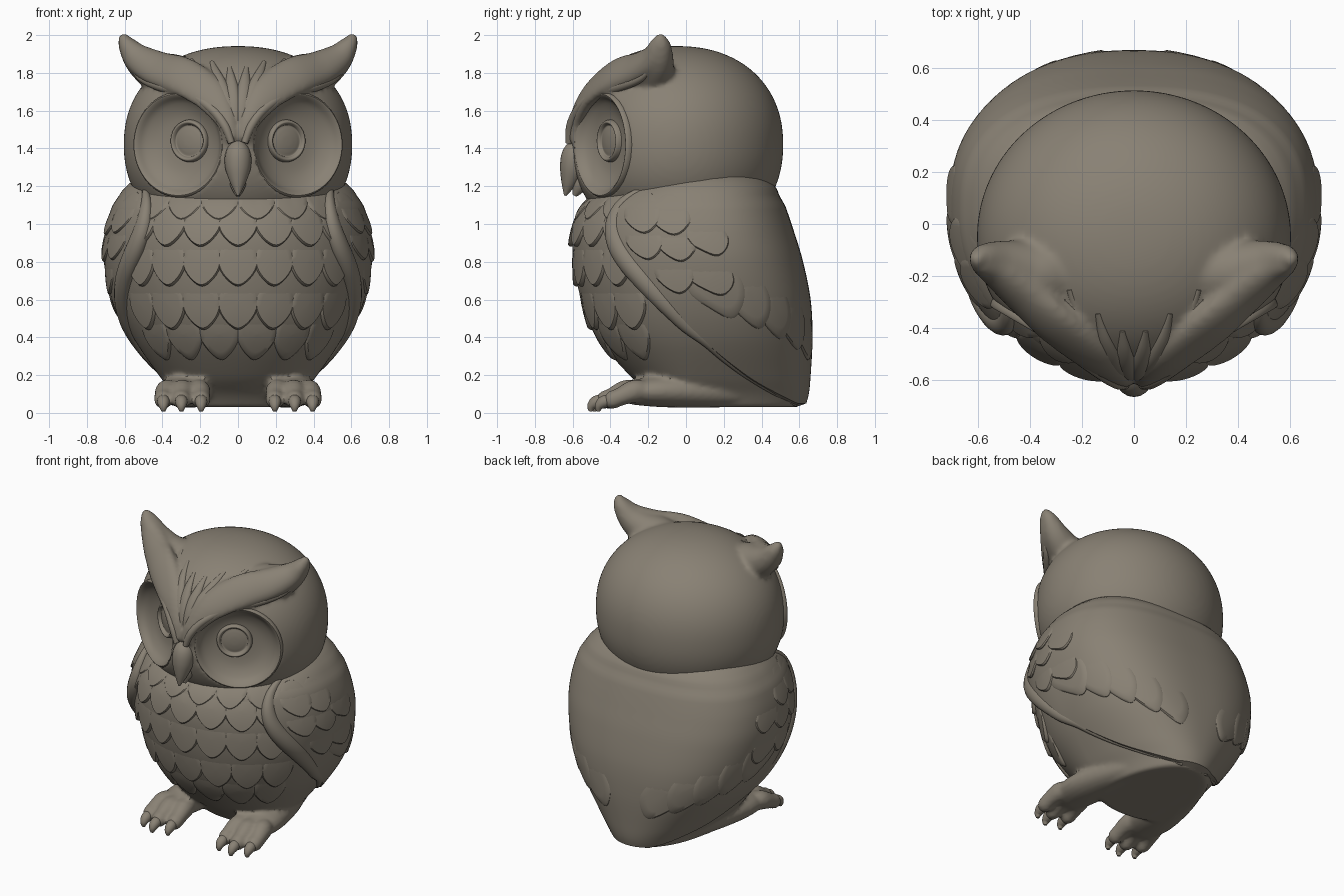
import bpy, bmesh
from math import sin, cos, acos, pi, sqrt, radians, copysign
from mathutils import Vector

if "Cube" in bpy.data.objects:
    bpy.data.objects.remove(bpy.data.objects["Cube"])

clay = bpy.data.materials.new("warm_grey_clay")
clay.use_nodes = True
clay.diffuse_color = (0.25, 0.22, 0.175, 1)
clay.node_tree.nodes["Principled BSDF"].inputs["Base Color"].default_value = clay.diffuse_color
parts = []


# ---- helpers ----
def spline(pts, steps):
    """Catmull-Rom curve through tuples of any size."""
    out = []
    for i in range(len(pts) - 1):
        a, b, c, d = (pts[max(i - 1, 0)], pts[i], pts[i + 1], pts[min(i + 2, len(pts) - 1)])
        for k in range(steps):
            t = k / steps
            out.append(tuple(q + t / 2 * (r - p + t * (2 * p - 5 * q + 4 * r - s + t * (3 * (q - r) + s - p)))
                             for p, q, r, s in zip(a, b, c, d)))
    return out + [tuple(pts[-1])]


def grid(name, rows, closed=True, caps=True):
    """Skin rows of points into one mesh part."""
    bm = bmesh.new()
    rings = [[bm.verts.new(p) for p in row] for row in rows]
    n = len(rings[0])
    for r0, r1 in zip(rings, rings[1:]):
        for j in range(n if closed else n - 1):
            k = (j + 1) % n
            bm.faces.new((r0[j], r0[k], r1[k], r1[j]))
    if caps:
        bm.faces.new(rings[0])
        bm.faces.new(rings[-1])
    bmesh.ops.recalc_face_normals(bm, faces=bm.faces)
    mesh = bpy.data.meshes.new(name)
    bm.to_mesh(mesh)
    bm.free()
    obj = bpy.data.objects.new(name, mesh)
    mesh.materials.append(clay)
    bpy.context.collection.objects.link(obj)
    parts.append(obj)
    return obj


def select(objs):
    for obj in bpy.context.selected_objects:
        obj.select_set(False)
    for obj in objs:
        obj.select_set(True)
    bpy.context.view_layer.objects.active = objs[0]


def fuse(objs, voxel, rounds):
    """Melt overlapping solids into one softly blended surface."""
    for obj in objs[1:]:
        parts.remove(obj)
    select(objs)
    bpy.ops.object.join()
    remesh = objs[0].modifiers.new("melt", "REMESH")
    remesh.mode, remesh.voxel_size = "VOXEL", voxel
    smooth = objs[0].modifiers.new("soften", "SMOOTH")
    smooth.factor, smooth.iterations = 0.5, rounds
    for name in ("melt", "soften"):
        bpy.ops.object.modifier_apply(modifier=name)


def sweep(name, pts, ref, side=1, sides=16):
    """Tapered tube through (x, y, z, radius, thickness ratio); ref is the thin direction."""
    path = spline([(p[0] * side,) + tuple(p[1:]) for p in pts], 6)
    ref = Vector((ref[0] * side, ref[1], ref[2]))
    rows = []
    for i, p in enumerate(path):
        t = (Vector(path[min(i + 1, len(path) - 1)][:3]) - Vector(path[max(i - 1, 0)][:3])).normalized()
        thin = (ref - t * ref.dot(t)).normalized()
        wide = t.cross(thin)
        rows.append([Vector(p[:3]) + p[3] * (wide * cos(a) + thin * sin(a) * p[4])
                     for a in (2 * pi * j / sides for j in range(sides))])
    return grid(name, rows)


def lathe(name, profile, side, du=0, dv=0, dn=0):
    """Revolve (radius, depth) about the axis of one eye."""
    c, s = cos(radians(30)), sin(radians(30))
    u, v, n = Vector((side * c, s, 0)), Vector((0, 0, 1)), Vector((side * s, -c, 0))
    o = Vector((side * 0.315, -0.45, 1.42)) + u * du + v * dv + n * dn
    return grid(name, [[o + n * d + r * (u * cos(a) + v * sin(a)) for a in (2 * pi * j / 64 for j in range(64))]
                       for r, d in profile])


# ---- body shape: height, half width, front y, back y ----
YC = 0.05
BODY = spline([(0.03, 0.30, -0.12, 0.60), (0.1, 0.34, -0.18, 0.62), (0.2, 0.42, -0.30, 0.63),
               (0.4, 0.555, -0.47, 0.64), (0.6, 0.64, -0.555, 0.63), (0.8, 0.68, -0.595, 0.59),
               (0.95, 0.675, -0.6, 0.545), (1.07, 0.645, -0.57, 0.505), (1.15, 0.61, -0.505, 0.475),
               (1.2, 0.58, -0.42, 0.46), (1.3, 0.48, -0.30, 0.38)], 8)
# front edge of the folded wing: height, y
EDGE = spline([(0.03, 0.605), (0.1, 0.46), (0.2, 0.29), (0.4, 0.04), (0.6, -0.16), (0.8, -0.33),
               (0.9, -0.385), (1.0, -0.4), (1.1, -0.36), (1.18, -0.26), (1.26, -0.08)], 8)


def lookup(table, z):
    z = min(max(z, table[0][0]), table[-1][0])
    for a, b in zip(table, table[1:]):
        if z <= b[0]:
            t = (z - a[0]) / (b[0] - a[0])
            return [p + t * (q - p) for p, q in zip(a[1:], b[1:])]


def squareness(z):
    """The back is fuller than an ellipse, except at the tail."""
    return 2 + 0.5 * min(1, z / 0.5)


def body_point(th, z, off=0.0):
    w, f, b = lookup(BODY, z)
    s, c = sin(th), cos(th)
    if c > 0:
        return Vector(((w + off) * s, YC - (YC - f + off) * c, z))
    e = 2 / squareness(z)
    return Vector(((w + off) * copysign(abs(s) ** e, s), YC + (b - YC + off) * abs(c) ** e, z))


def wing_angle(z):
    w, f, b = lookup(BODY, z)
    d = YC - lookup(EDGE, z)[0]
    if d > 0:
        return acos(min(0.99, d / (YC - f)))
    return acos(-min(0.99, (-d / (b - YC)) ** (squareness(z) / 2)))


def feather(name, deg, tip, width, height, base, lift, lean=0.0):
    """Pointed scale lying on the body, raised at its tip."""
    rows = []
    mid = tip + height / 2
    w = lookup(BODY, mid)[0]
    for s, sunk in ((0.02, 0), (0.35, 0), (0.7, 0), (0.93, 0), (1, 0.3), (1.0, 1)):
        row = []
        for j in range(32):
            a, b = sin(2 * pi * j / 32) * s, -cos(2 * pi * j / 32) * s
            a *= 1 - 0.35 * max(0, -b) ** 2
            off = base - 0.01 + (lift + 0.01) * (1 - b) / 2
            off += sunk * (base - 0.015 - off)
            row.append(body_point(radians(deg) + (a * width / 2 - b * lean) / w, mid + b * height / 2, off))
        rows.append(row)
    return grid(name, rows)


# ---- body with feet and toes melted on ----
solids = [grid("body_and_feet", [[body_point(2 * pi * j / 96, z) for j in range(96)]
                                 for z in (0.03 + 1.27 * i / 56 for i in range(57))])]
for side, label in ((1, "left"), (-1, "right")):
    solids.append(sweep("foot", [(0.2, 0.38, 0.1, 0.06, 0.9), (0.24, 0.2, 0.11, 0.1, 0.8),
                                 (0.27, 0.02, 0.115, 0.125, 0.7), (0.285, -0.15, 0.115, 0.14, 0.6),
                                 (0.29, -0.28, 0.105, 0.115, 0.55), (0.295, -0.36, 0.09, 0.05, 0.6)],
                        (0, 0, 1), side, 24))
    for root, tip, y in ((0.22, 0.195, 0.02), (0.29, 0.3, 0), (0.355, 0.395, 0.04)):
        solids.append(sweep("toe", [(root, -0.2, 0.11, 0.05, 1), ((root + tip) / 2, -0.31 + y, 0.115, 0.062, 1),
                                    (tip, -0.39 + y, 0.085, 0.049, 1), (tip, -0.44 + y, 0.065, 0.047, 1),
                                    (tip, -0.48 + y, 0.055, 0.02, 1)], (0, 0, 1), side))
        sweep(label + "_claw", [(tip, -0.43 + y, 0.07, 0.03, 1), (tip, -0.475 + y, 0.058, 0.033, 1),
                                (tip, -0.5 + y, 0.035, 0.024, 1), (tip, -0.505 + y, 0.008, 0.01, 1)],
              (0, -0.5, 1), side)
fuse(solids, 0.014, 4)

# ---- folded wings and tail, one cloak round the back ----
rows = []
for i in range(61):
    z = 0.03 + 1.23 * i / 60
    th = wing_angle(z)
    off = -0.02 if i in (0, 60) else 0.03 * min(1, (60 - i) / 8)
    rows.append([body_point(th + (2 * pi - 2 * th) * j / 80, z, -0.01 if j in (0, 80) else off) for j in range(81)])
grid("wing_cloak", rows, closed=False, caps=False)

for side, label in ((1, "left"), (-1, "right")):
    roll = []
    for i in range(15):
        z = 0.045 + 1.165 * i / 14
        p = body_point(wing_angle(z) + 0.05, z, 0.002)
        roll.append((p.x, p.y, z, 0.012 + 0.048 * sin(pi * (i / 14) ** 1.7), 0.85))
    sweep(label + "_wing_edge", roll, (1, -0.4, 0), side)

    # wing coverts, then long flight feathers sweeping to the tail
    for deg, tip in ((64, 0.95), (78, 0.94), (66, 0.81), (81, 0.80), (95, 0.83), (80, 0.63), (96, 0.62)):
        feather(label + "_covert", side * deg, tip, 0.22, 0.22, 0.03, 0.014, side * 0.03)
    for k in range(5):
        feather(label + "_flight_feather", side * (97 + 15 * k), 0.50 - 0.055 * k, 0.3, 0.4,
                0.03, 0.013, side * 0.07)

# ---- belly feathers ----
for tip, stagger, lift in ((0.28, 0.5, 0.022), (0.44, 0, 0.024), (0.67, 0, 0.024), (0.88, 0, 0.024),
                           (1.02, 0.5, 0.01)):
    step = 0.195 / lookup(BODY, tip + 0.1)[0] * 180 / pi
    for k in range(-3, 3 + (stagger == 0)):
        feather("belly_feather", (k + stagger) * step, tip, 0.215, 0.27, 0, lift)

# ---- head ----
POWER, HW, HH, HZ, HY = 2.2, 0.605, 0.522, 1.42, -0.05


def head_scale(z):
    return (1 - min(1, abs(z - HZ) / HH) ** POWER) ** (1 / POWER)


def head_y(x, z):
    return HY - 0.55 * sqrt(max(0, head_scale(z) ** 2 - (x / HW) ** 2))


rows = []
for i in range(61):
    z = HZ - HH * cos(pi * (i + 0.3) / 60.6)
    k = head_scale(z)
    rows.append([(HW * k * sin(a), HY - (0.55 if cos(a) > 0 else 0.565) * k * cos(a), z)
                 for a in (2 * pi * j / 96 for j in range(96))])
head = grid("head", rows)

# hollow the head behind each eye
for side in (1, -1):
    cutter = lathe("eye_cutter", [(0.001, -0.1), (0.16, -0.09), (0.23, -0.055), (0.262, -0.015), (0.266, 0.35),
                                  (0.001, 0.35)], side)
    parts.remove(cutter)
    cutter.hide_render = True
    cut = head.modifiers.new("eye_hollow", "BOOLEAN")
    cut.operation, cut.solver, cut.object = "DIFFERENCE", "EXACT", cutter
    bpy.context.view_layer.objects.active = head
    bpy.ops.object.modifier_apply(modifier=cut.name)
    bpy.data.objects.remove(cutter)

solids = [head]
for side, label in ((1, "left"), (-1, "right")):
    # ---- eye dish, ringed eye ----
    lathe(label + "_eye_dish", spline([(0.16, -0.24), (0.255, -0.12), (0.28, -0.03), (0.272, 0.004), (0.255, -0.004),
                                       (0.22, -0.04), (0.14, -0.072), (0.001, -0.08)], 4), side)
    lathe(label + "_eye", spline([(0.115, -0.03), (0.109, 0.003), (0.098, 0.012), (0.088, 0.002), (0.082, -0.008),
                                  (0.06, -0.004), (0.03, 0), (0.001, 0.001)], 4), side, -0.028, 0.02, -0.06)

    # ---- ear tuft and flat brow, melted into the head ----
    solids.append(sweep("ear_tuft", [(0.2, -0.2, 1.7, 0.14, 1), (0.34, -0.19, 1.77, 0.13, 1),
                                     (0.43, -0.17, 1.805, 0.11, 1), (0.52, -0.145, 1.865, 0.083, 1),
                                     (0.585, -0.13, 1.945, 0.052, 1), (0.615, -0.14, 2.005, 0.02, 1)],
                        (0, -1, 0), side, 24))
    solids.append(sweep("brow", [(0.03, -0.605, 1.44, 0.03, 0.9), (0.07, -0.58, 1.56, 0.06, 0.6),
                                 (0.16, -0.51, 1.69, 0.095, 0.42), (0.30, -0.39, 1.785, 0.11, 0.45),
                                 (0.43, -0.265, 1.825, 0.1, 0.6), (0.53, -0.175, 1.88, 0.078, 0.8),
                                 (0.59, -0.15, 1.95, 0.045, 1), (0.612, -0.145, 1.99, 0.02, 1)],
                        (0.4, -1, 0.7), side, 24))
    sweep(label + "_brow_lip", [(0.035, -0.62, 1.43, 0.018, 1), (0.07, -0.61, 1.52, 0.024, 1),
                                (0.14, -0.565, 1.61, 0.026, 1), (0.26, -0.475, 1.69, 0.028, 1),
                                (0.41, -0.345, 1.73, 0.028, 1), (0.52, -0.23, 1.78, 0.02, 1),
                                (0.58, -0.17, 1.87, 0.008, 1)], (0.4, -1, 0.3), side)
    # forehead plumes fanning up from the beak
    for end_x, end_z in ((0.045, 1.83), (0.14, 1.86), (0.25, 1.87)):
        pts = []
        for i in range(7):
            t = i / 6
            x, z = 0.015 + (end_x - 0.015) * t ** 1.2, 1.47 + (end_z - 1.47) * t
            pts.append((x, head_y(x, z) + 0.004, z, 0.008 + 0.034 * sin(pi * (0.05 + 0.93 * t)), 0.6))
        sweep(label + "_forehead_plume", pts, (0.2, -1, 0.6), side, 12)
fuse(solids, 0.014, 10)

# ---- beak ----
sweep("upper_beak", [(0, -0.56, 1.45, 0.025, 1), (0, -0.585, 1.38, 0.066, 1), (0, -0.6, 1.30, 0.068, 1),
                     (0, -0.62, 1.22, 0.042, 1), (0, -0.64, 1.15, 0.006, 1)], (0, -1, 0))
sweep("lower_beak", [(0, -0.54, 1.26, 0.05, 1), (0, -0.565, 1.2, 0.04, 1), (0, -0.59, 1.15, 0.012, 1)], (0, -1, 0))

# ---- smooth shading that keeps creases ----
select(parts)
bpy.ops.object.shade_smooth_by_angle(angle=radians(40))
